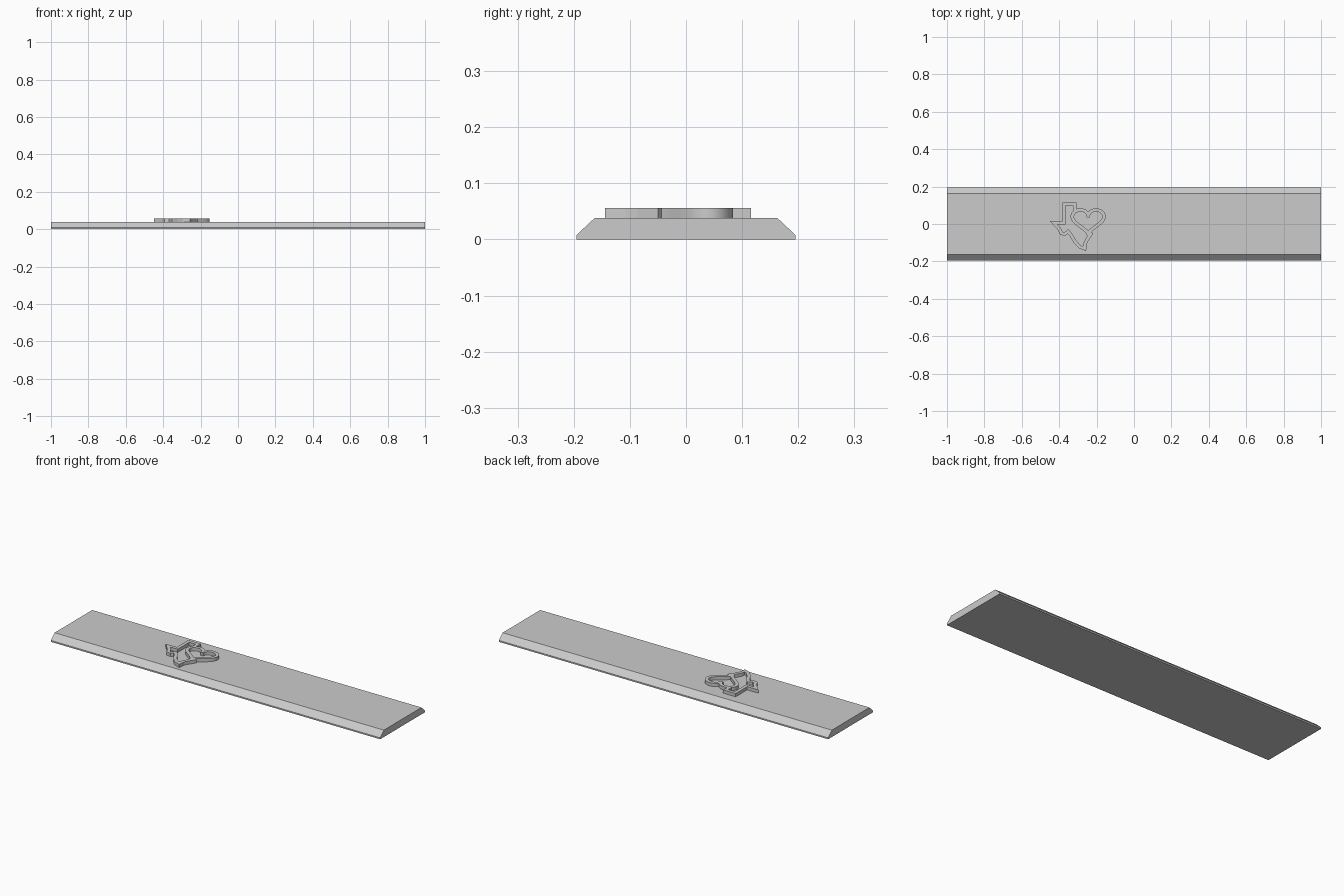
import bpy
import bmesh
from math import sin, cos, pi
from mathutils import Vector

if "Cube" in bpy.data.objects:
    bpy.data.objects.remove(bpy.data.objects["Cube"], do_unlink=True)

grey = bpy.data.materials.new("plain_grey")
grey.use_nodes = True
grey.diffuse_color = (0.6, 0.6, 0.6, 1)
grey.node_tree.nodes["Principled BSDF"].inputs["Base Color"].default_value = (0.6, 0.6, 0.6, 1)

TOP, RAISED = 0.038, 0.056


def finish(bm, name):
    bmesh.ops.recalc_face_normals(bm, faces=bm.faces)
    mesh = bpy.data.meshes.new(name)
    bm.to_mesh(mesh)
    bm.free()
    mesh.materials.append(grey)
    obj = bpy.data.objects.new(name, mesh)
    bpy.context.scene.collection.objects.link(obj)
    return obj


def extrude(bm, faces, offset):
    result = bmesh.ops.extrude_face_region(bm, geom=faces)
    moved = [v for v in result["geom"] if isinstance(v, bmesh.types.BMVert)]
    bmesh.ops.translate(bm, vec=offset, verts=moved)


def raised_band(name, path, closed, half=0.009):
    """Mitred flat band along a path, raised from the plank."""
    pts = [Vector(p) for p in path]
    n = len(pts)
    bm = bmesh.new()
    pairs = []
    for i, p in enumerate(pts):
        before = pts[i - 1] if closed or i > 0 else None
        after = pts[(i + 1) % n] if closed or i < n - 1 else None
        a = (p - before).normalized() if before is not None else (after - p).normalized()
        b = (after - p).normalized() if after is not None else a
        na, nb = Vector((-a.y, a.x)), Vector((-b.y, b.x))
        mitre = (na + nb).normalized()
        mitre *= half / max(mitre.dot(na), 0.35)
        pairs.append([bm.verts.new((*(p + s * mitre), TOP - 0.004)) for s in (1, -1)])
    faces = []
    for i in range(n if closed else n - 1):
        (a, b), (c, d) = pairs[i], pairs[(i + 1) % n]
        faces.append(bm.faces.new((a, b, d, c)))
    extrude(bm, faces, (0, 0, RAISED - TOP + 0.004))
    return finish(bm, name)


# Plank with chamfered long edges
bm = bmesh.new()
profile = [(-0.195, 0), (0.195, 0), (0.195, 0.008), (0.163, TOP), (-0.163, TOP), (-0.195, 0.008)]
end = bm.faces.new([bm.verts.new((-1, y, z)) for y, z in profile])
extrude(bm, [end], (2, 0, 0))
finish(bm, "plank")

# Raised heart ring
heart = []
for i in range(48):
    t = 2 * pi * (i + 0.5) / 48
    x = sin(t) ** 3
    y = (13 * cos(t) - 5 * cos(2 * t) - 2 * cos(3 * t) - cos(4 * t)) / 29
    heart.append((-0.245 + 0.085 * x, 0.022 + 0.13 * y))
ring = raised_band("heart_ring", heart, True)

# Raised angular border that joins the heart at both ends
border = [(-0.316, 0.068), (-0.316, 0.107), (-0.374, 0.107), (-0.374, 0.007),
          (-0.43, 0.007), (-0.40, -0.026), (-0.388, -0.05), (-0.37, -0.053),
          (-0.352, -0.04), (-0.336, -0.06), (-0.315, -0.095), (-0.29, -0.122),
          (-0.264, -0.132), (-0.262, -0.105), (-0.25, -0.082), (-0.225, -0.045)]
edge = raised_band("border_band", border, False)

# Smooth the curved walls only
bpy.ops.object.select_all(action="DESELECT")
ring.select_set(True)
bpy.context.view_layer.objects.active = ring
bpy.ops.object.shade_smooth_by_angle(angle=0.5)
